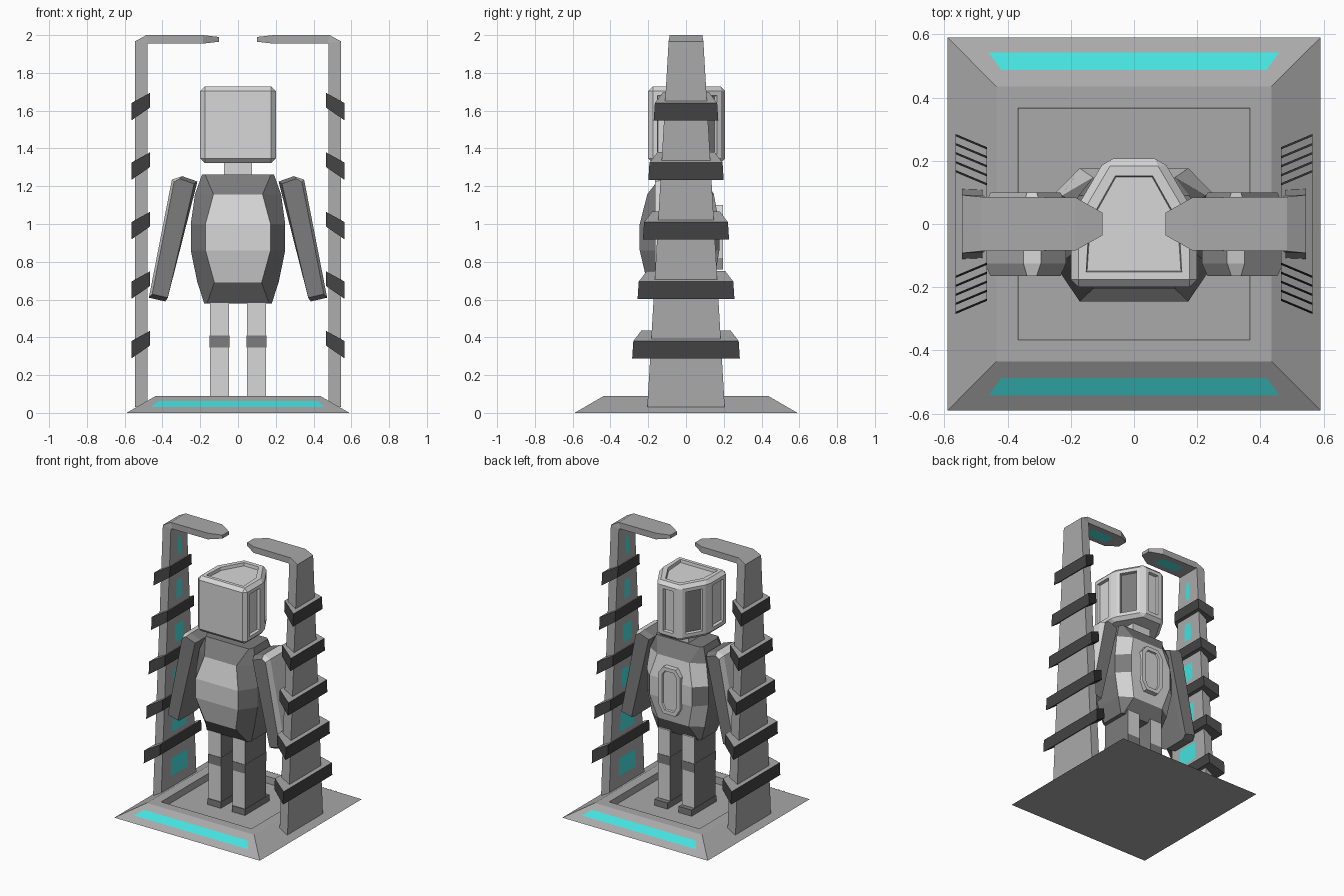
import bpy, bmesh
from mathutils import Vector

cube = bpy.data.objects.get("Cube")
if cube:
    bpy.data.objects.remove(cube, do_unlink=True)


def material(name, r, g, b):
    m = bpy.data.materials.new(name)
    m.use_nodes = True
    m.diffuse_color = (r, g, b, 1)
    m.node_tree.nodes["Principled BSDF"].inputs["Base Color"].default_value = (r, g, b, 1)
    return m


LIGHT = material("light grey", .68, .68, .68)
MID = material("mid grey", .4, .4, .4)
DARK = material("dark grey", .2, .2, .2)
BLACK = material("charcoal", .055, .055, .055)
CYAN = material("cyan glow", .06, .76, .74)


def finish(name, bm, mats, rule=None):
    """Turn a bmesh into an object, with material slots picked by a face rule."""
    bm.normal_update()
    if rule:
        for f in bm.faces:
            f.material_index = rule(f)
    mesh = bpy.data.meshes.new(name)
    bm.to_mesh(mesh)
    bm.free()
    for m in mats:
        mesh.materials.append(m)
    ob = bpy.data.objects.new(name, mesh)
    bpy.context.collection.objects.link(ob)
    return ob


def loft_mesh(rings):
    """Skin rings of equal point count and cap both ends."""
    bm = bmesh.new()
    rows = [[bm.verts.new(p) for p in ring] for ring in rings]
    n = len(rows[0])
    for a, b in zip(rows, rows[1:]):
        for i in range(n):
            j = (i + 1) % n
            bm.faces.new((a[i], a[j], b[j], b[i]))
    bm.faces.new(rows[0])
    bm.faces.new(rows[-1])
    bmesh.ops.recalc_face_normals(bm, faces=bm.faces[:])
    return bm


def rect(hx, hy, z):
    return [(-hx, -hy, z), (hx, -hy, z), (hx, hy, z), (-hx, hy, z)]


def box(name, x, y, z, mats, rule=None):
    rings = [[(x[0], y[0], h), (x[1], y[0], h), (x[1], y[1], h), (x[0], y[1], h)] for h in z]
    return finish(name, loft_mesh(rings), mats, rule)


def plate(name, points, mat):
    bm = bmesh.new()
    bm.faces.new([bm.verts.new(p) for p in points])
    return finish(name, bm, [mat])


# Base platform with a sunken dark floor
bm = loft_mesh([rect(.59, .59, 0), rect(.435, .435, .09)])
top = [f for f in bm.faces if f.normal.z > .9]
bmesh.ops.inset_individual(bm, faces=top, thickness=.097)
bmesh.ops.inset_individual(bm, faces=top, thickness=.002, depth=-.05)
finish("base", bm, [MID, BLACK],
       lambda f: int(all(abs(v.co.x) < .35 and abs(v.co.y) < .35 for v in f.verts)))

# Glowing strips on the front and back slopes
for s, side in ((-1, "front"), (1, "back")):
    plate(side + "_glow_strip",
          [(-.46 * s, .543 * s, .031), (.46 * s, .543 * s, .031),
           (.42 * s, .488 * s, .063), (-.42 * s, .488 * s, .063)], CYAN)

# Torso: stacked sections (z, side x, side y, panel x, panel y)
SECTIONS = [(.578, .178, .1, .165, .125), (.69, .215, .12, .125, .205),
            (.86, .25, .13, .172, .245), (1.0, .25, .13, .172, .245),
            (1.157, .228, .12, .13, .205), (1.263, .19, .09, .175, .125)]
rings = []
for z, sx, sy, px, py in SECTIONS:
    b = py * .72
    rings.append([(-px, -py, z), (px, -py, z), (sx, -sy, z), (sx, sy * .75, z),
                  (px, b, z), (-px, b, z), (-sx, sy * .75, z), (-sx, -sy, z)])
finish("torso", loft_mesh(rings), [DARK, LIGHT],
       lambda f: int(abs(f.normal.y) > .75 and .69 < f.calc_center_median().z < 1.157))

# Back plate with a sunken middle
outline = [(-.05, .76), (.05, .76), (.088, .82), (.088, 1.05),
           (.05, 1.1), (-.05, 1.1), (-.088, 1.05), (-.088, .82)]
bm = loft_mesh([[(x, y, z) for x, z in outline] for y in (.13, .195)])
outer = [f for f in bm.faces if f.normal.y > .9]
bmesh.ops.inset_individual(bm, faces=outer, thickness=.03)
bmesh.ops.inset_individual(bm, faces=outer, thickness=.004, depth=-.012)
finish("back_plate", bm, [LIGHT])

# Neck
box("neck", (-.075, .075), (-.07, .08), (1.25, 1.34), [LIGHT])

# Head: six-sided block, narrowing to the back, with sunken windows
plan = [(-.2, -.2), (.2, -.2), (.2, .02), (.09, .207), (-.09, .207), (-.2, .02)]
bm = loft_mesh([[(x, y, z) for x, y in plan] for z in (1.322, 1.728)])
bmesh.ops.bevel(bm, geom=bm.edges[:], offset=.024, segments=1, affect='EDGES')
bm.normal_update()
large = sorted(bm.faces, key=lambda f: -f.calc_area())[:8]
windows = [f for f in large if f.normal.y > -.5 and f.normal.z > -.5]
slanted = [f for f in windows if abs(f.normal.x) > .3 and f.normal.y > .3]
bmesh.ops.inset_individual(bm, faces=windows, thickness=.035)
bmesh.ops.inset_individual(bm, faces=windows, thickness=.004, depth=-.022)
for f in slanted:
    f.material_index = 1
finish("head", bm, [LIGHT, DARK])

ARM = [(.215, 1.225), (.295, 1.253), (.35, 1.235), (.472, .61), (.385, .59)]
TOWER = [(.545, .03, .48, .03, .205), (.545, 1.967, .48, 1.955, .092),
         (.485, 2.0, .472, 1.955, .086), (.185, 2.0, .185, 1.955, .084),
         (.1, 1.99, .1, 1.965, .036)]

for s, side in ((1, "left"), (-1, "right")):
    # Leg, knee band and sole
    x = sorted((.048 * s, .148 * s))
    box(side + "_leg", x, (-.13, .115), (.042, .6), [LIGHT, DARK],
        lambda f: int(abs(f.normal.x) > .5))
    box(side + "_knee_band", (x[0] - .002, x[1] + .002), (-.133, .118), (.345, .41), [DARK])
    box(side + "_sole", (x[0] - .003, x[1] + .003), (-.135, .15), (.04, .085), [DARK])

    # Arm: tapered slab with chamfered front and back, pale on the outside
    mx = sum(p[0] for p in ARM) / len(ARM)
    mz = sum(p[1] for p in ARM) / len(ARM)
    rings = []
    for y, k, kz in ((-.165, .72, .95), (-.125, 1, 1), (.06, 1, 1), (.1, .72, .95)):
        rings.append([(s * (mx + (px - mx) * kz - (1 - k) * .04 * (1 if px > mx else -1)),
                       y, mz + (pz - mz) * kz) for px, pz in ARM])
    finish(side + "_arm", loft_mesh(rings), [DARK, LIGHT],
           lambda f: int(f.normal.x * s > .3))

    # Tower curving over into a pointed beam
    rings = [[(s * xo, -h, zo), (s * xo, h, zo), (s * xi, h, zi), (s * xi, -h, zi)]
             for xo, zo, xi, zi, h in TOWER]
    finish(side + "_tower", loft_mesh(rings), [MID])

    # Slanted bands around the tower, with grey upper faces
    for i in range(5):
        z = .315 * i
        h = .285 - .0285 * i
        k = h - .042
        rings = [[(s * .565, -h, z + .288), (s * .565, h, z + .288),
                  (s * .465, k, z + .357), (s * .465, -k, z + .357)],
                 [(s * .565, -h + .006, z + .38), (s * .565, h - .006, z + .38),
                  (s * .465, k - .006, z + .435), (s * .465, -k + .006, z + .435)]]
        finish(f"{side}_tower_band_{i + 1}", loft_mesh(rings), [BLACK, MID],
               lambda f: int(f.normal.z > .6))

    # Glowing patches between the bands
    for i in range(6):
        z = .21 + .32 * i
        w = .1 - .016 * i
        plate(f"{side}_tower_light_{i + 1}",
              [(s * .476, -w, z - .065), (s * .476, w, z - .065),
               (s * .476, w - .006, z + .065), (s * .476, -w + .006, z + .065)][::-s], CYAN)

    # Glowing patch under the beam
    plate(side + "_beam_light",
          [(s * .22, -.04, 1.952), (s * .22, .04, 1.952),
           (s * .4, .04, 1.952), (s * .4, -.04, 1.952)][::s], CYAN)
